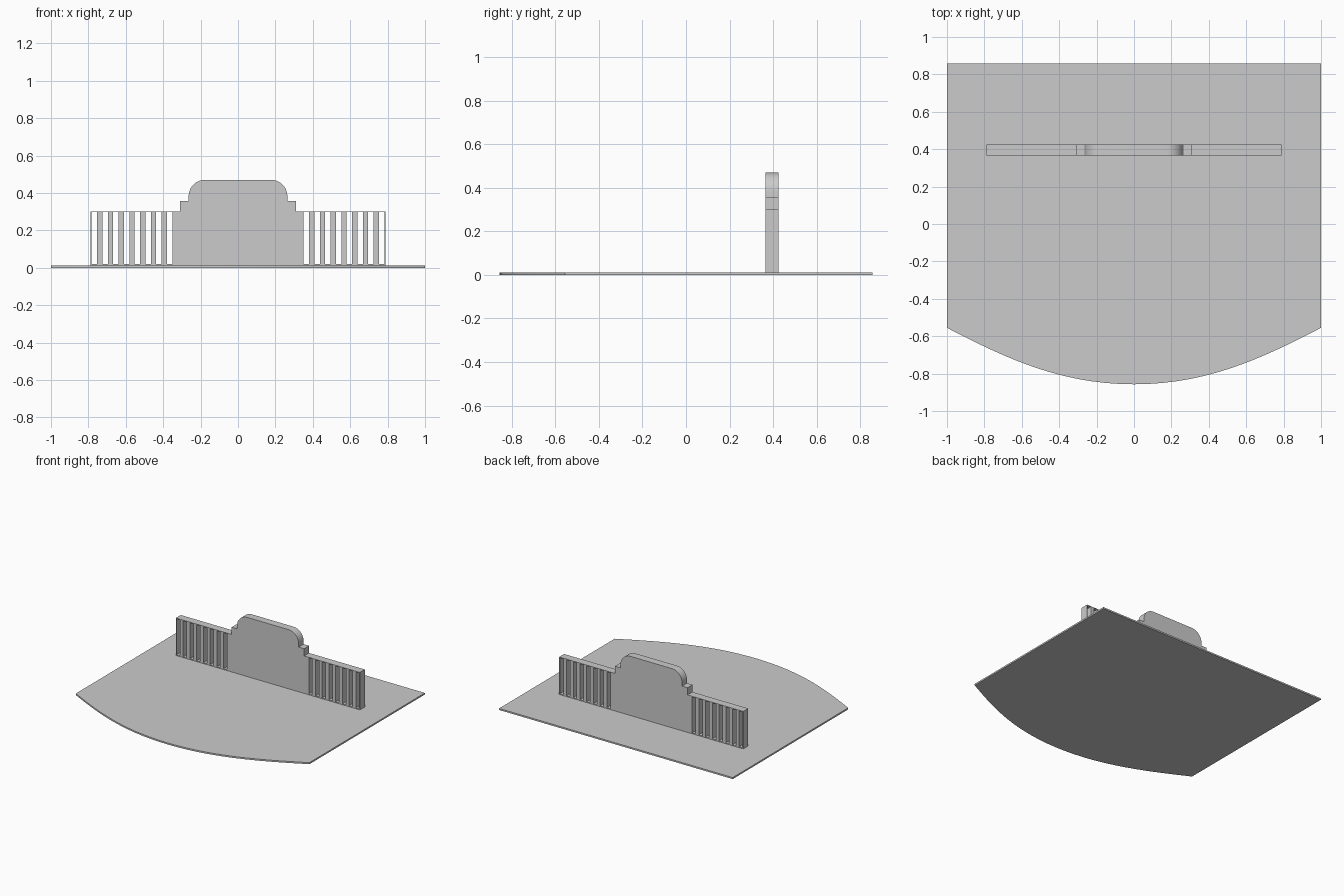
import bpy, bmesh
from math import sin, cos, pi, radians
from mathutils import Matrix
from mathutils.geometry import interpolate_bezier

if "Cube" in bpy.data.objects:
    bpy.data.objects.remove(bpy.data.objects["Cube"])

BASE_T = 0.012


def extruded(name, loops, thickness, matrix):
    """Solid plate from a filled outline (first loop) with holes (other loops)."""
    cu = bpy.data.curves.new(name, 'CURVE')
    cu.dimensions = '2D'
    cu.fill_mode = 'BOTH'
    cu.extrude = thickness / 2
    for pts in loops:
        sp = cu.splines.new('POLY')
        sp.points.add(len(pts) - 1)
        for p, (x, y) in zip(sp.points, pts):
            p.co = (x, y, 0, 1)
        sp.use_cyclic_u = True
    tmp = bpy.data.objects.new(name + "_outline", cu)
    bpy.context.collection.objects.link(tmp)
    dg = bpy.context.evaluated_depsgraph_get()
    me = bpy.data.meshes.new_from_object(tmp.evaluated_get(dg))
    bpy.data.objects.remove(tmp)
    bm = bmesh.new()
    bm.from_mesh(me)
    bmesh.ops.remove_doubles(bm, verts=bm.verts, dist=1e-5)
    bm.transform(matrix)
    bmesh.ops.recalc_face_normals(bm, faces=bm.faces)
    for f in bm.faces:
        f.smooth = False
    bm.to_mesh(me)
    bm.free()
    me.name = name
    ob = bpy.data.objects.new(name, me)
    bpy.context.collection.objects.link(ob)
    return ob


def mirrored(half):
    """Close a right-hand half outline with its mirror image."""
    return half + [(-x, y) for x, y in reversed(half) if x > 1e-6]


# base plate: straight back and sides, bowed front edge
bow = interpolate_bezier((0, -0.857, 0), (0.4, -0.857, 0),
                         (0.7, -0.71, 0), (1, -0.555, 0), 16)
base_half = [(p.x, p.y) for p in bow] + [(1, 0.857)]
extruded("base_plate", [mirrored(base_half)], BASE_T,
         Matrix.Translation((0, 0, BASE_T / 2)))

# wall outline: low wings, small shoulders, rounded raised centre
R = 0.087
wall_half = [(0.788, BASE_T), (0.788, 0.302), (0.311, 0.302),
             (0.311, 0.358), (0.264, 0.358)]
wall_half += [(0.264 - R + R * cos(a), 0.47 - R + R * sin(a))
              for a in (i * pi / 20 for i in range(11))]
loops = [mirrored(wall_half)]

# eight through slots in each wing
for i in range(8):
    x0 = 0.3505 + 0.0575 * i
    x1 = x0 + 0.0295
    for s in (1, -1):
        loops.append([(s * x0, 0.019), (s * x1, 0.019),
                      (s * x1, 0.297), (s * x0, 0.297)])

wall = extruded("slotted_wall", loops, 0.06,
                Matrix.Translation((0, 0.395, 0)) @ Matrix.Rotation(pi / 2, 4, 'X'))
bpy.context.view_layer.objects.active = wall
wall.select_set(True)
bpy.ops.object.shade_smooth_by_angle(angle=radians(30))
